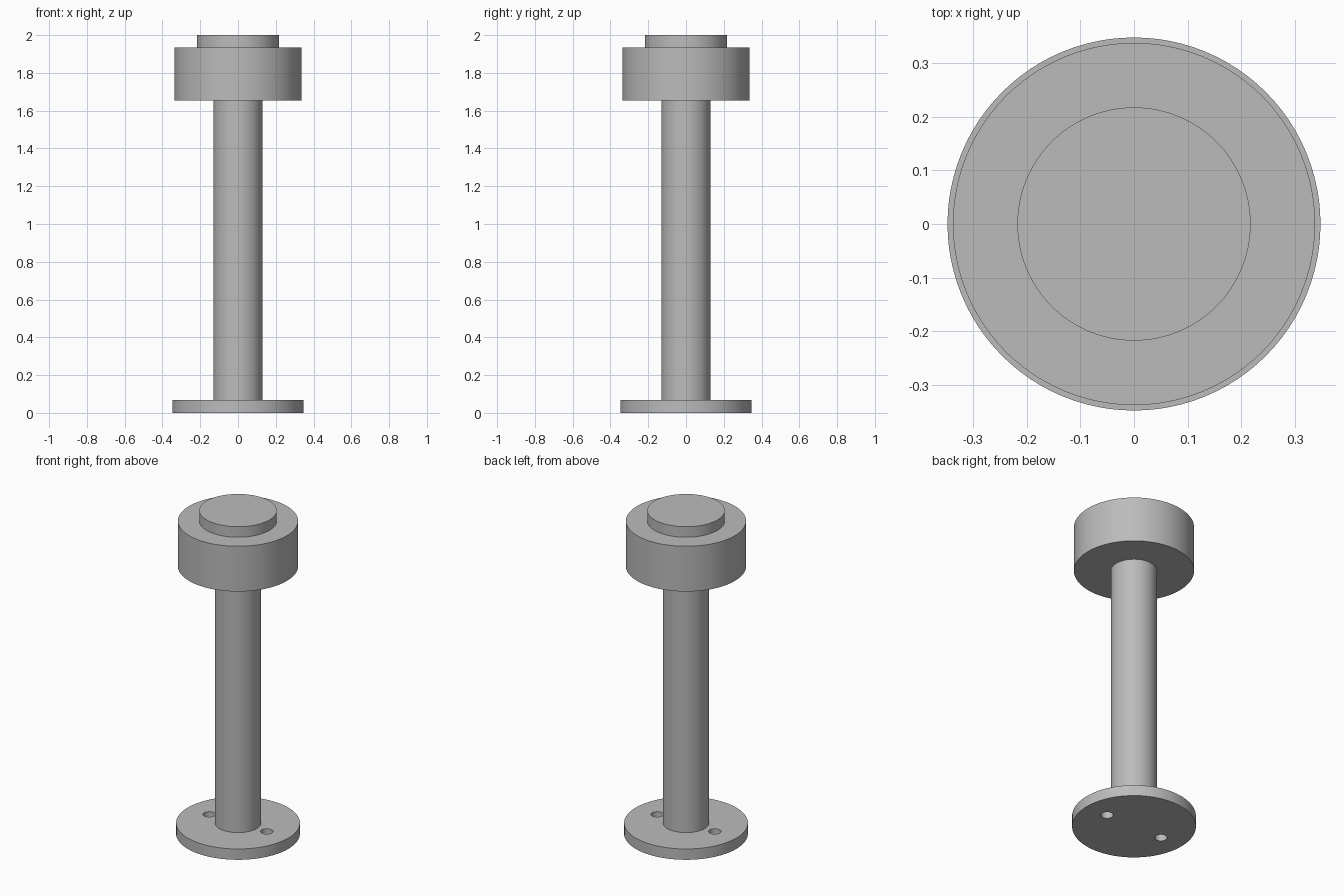
import bpy
import math

cube = bpy.data.objects.get("Cube")
if cube:
    bpy.data.objects.remove(cube, do_unlink=True)

# Single metal colour
grey = bpy.data.materials.new("plain_grey")
grey.use_nodes = True
colour = (0.5, 0.5, 0.5, 1)
grey.diffuse_color = colour
grey.node_tree.nodes["Principled BSDF"].inputs["Base Color"].default_value = colour


def cylinder(name, radius, bottom, top, x=0, sides=96):
    bpy.ops.mesh.primitive_cylinder_add(
        vertices=sides, radius=radius, depth=top - bottom,
        location=(x, 0, (bottom + top) / 2))
    obj = bpy.context.object
    obj.name = obj.data.name = name
    obj.data.materials.append(grey)
    return obj


def smooth(obj):
    bpy.ops.object.select_all(action='DESELECT')
    obj.select_set(True)
    bpy.context.view_layer.objects.active = obj
    bpy.ops.object.shade_smooth_by_angle(angle=math.radians(30))


# Mounting flange with two screw holes
flange = cylinder("base_flange", 0.347, 0, 0.067)
for side in (-1, 1):
    cutter = cylinder("screw_hole_cutter", 0.035, -0.05, 0.12, x=side * 0.197, sides=32)
    cutter.hide_render = True
    cut = flange.modifiers.new("screw_hole", 'BOOLEAN')
    cut.operation = 'DIFFERENCE'
    cut.solver = 'EXACT'
    cut.object = cutter
    bpy.ops.object.select_all(action='DESELECT')
    flange.select_set(True)
    bpy.context.view_layer.objects.active = flange
    bpy.ops.object.modifier_apply(modifier=cut.name)
    bpy.data.objects.remove(cutter, do_unlink=True)
smooth(flange)

# Post, wide head and raised cap stacked on the flange
smooth(cylinder("post", 0.13, 0.067, 1.655))
smooth(cylinder("head", 0.337, 1.655, 1.935))
smooth(cylinder("top_cap", 0.217, 1.935, 2))
